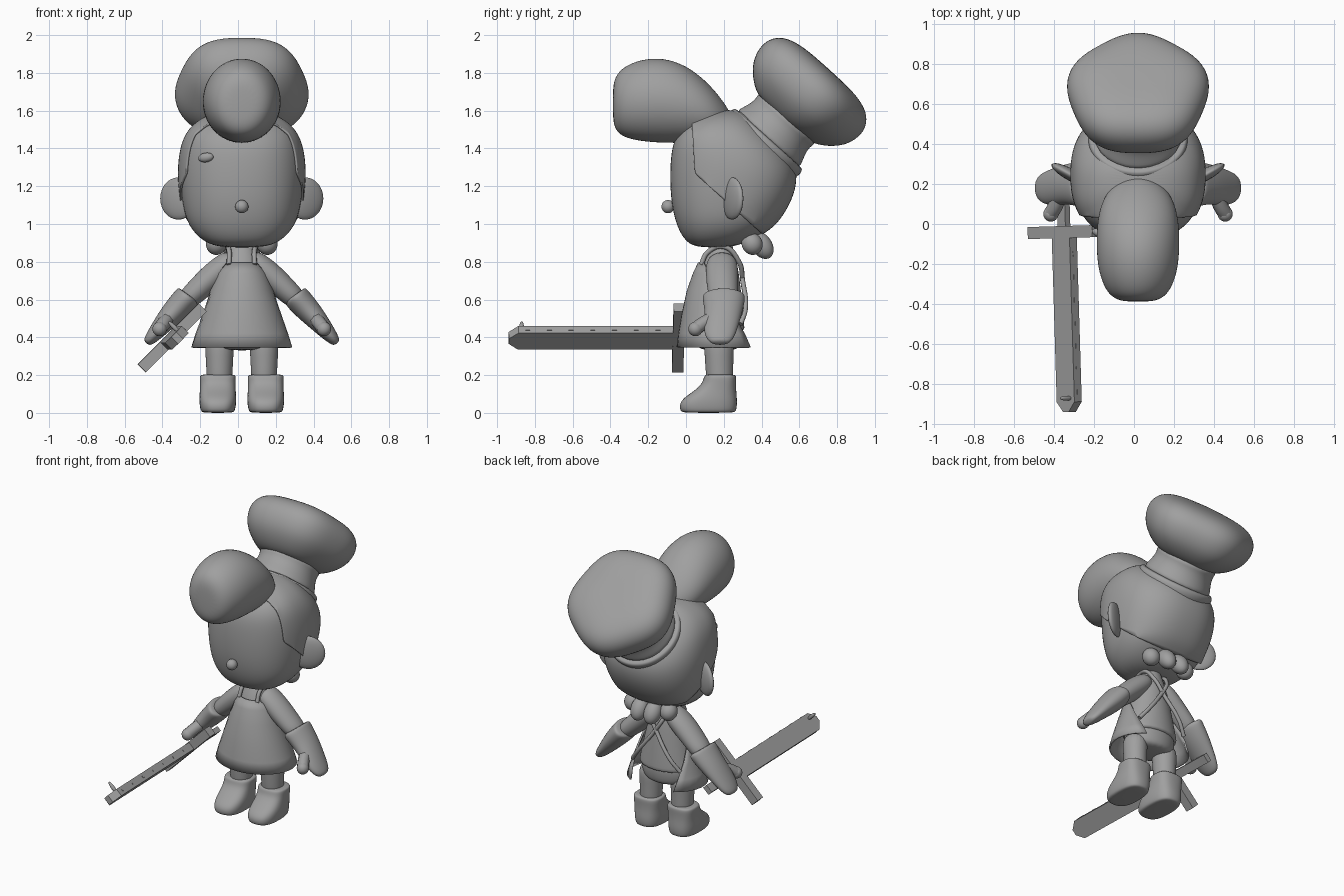
import bpy, bmesh, math
from mathutils import Vector as V, Matrix, Euler

cube = bpy.data.objects.get("Cube")
if cube:
    bpy.data.objects.remove(cube, do_unlink=True)

MID = 0.02  # symmetry plane of the figure
grey = bpy.data.materials.new("plain_grey")
grey.use_nodes = True
grey.diffuse_color = (0.35, 0.35, 0.35, 1)
grey.node_tree.nodes["Principled BSDF"].inputs["Base Color"].default_value = (0.35, 0.35, 0.35, 1)


def finish(name, bm, smooth=True, subdiv=0):
    bmesh.ops.recalc_face_normals(bm, faces=bm.faces)
    mesh = bpy.data.meshes.new(name)
    bm.to_mesh(mesh)
    bm.free()
    ob = bpy.data.objects.new(name, mesh)
    bpy.context.collection.objects.link(ob)
    mesh.materials.append(grey)
    for p in mesh.polygons:
        p.use_smooth = smooth
    if subdiv:
        mod = ob.modifiers.new("round", "SUBSURF")
        mod.levels = mod.render_levels = subdiv
    return ob


def loft(name, rings, power=2.0, n=20, lobes=0.0):
    """Skin closed rings given as (centre, half axis u, half axis v)."""
    bm = bmesh.new()
    rows = []
    for c, u, v in rings:
        row = []
        for i in range(n):
            a = math.tau * i / n
            ca, sa = math.cos(a), math.sin(a)
            x = math.copysign(abs(ca) ** (2 / power), ca)
            y = math.copysign(abs(sa) ** (2 / power), sa)
            k = 1.015 * (1 + lobes * math.cos(5 * (a - math.pi / 2)))
            row.append(bm.verts.new(V(c) + k * (V(u) * x + V(v) * y)))
        rows.append(row)
    for r, s in zip(rows, rows[1:]):
        for i in range(n):
            j = (i + 1) % n
            bm.faces.new((r[i], r[j], s[j], s[i]))
    bm.faces.new(rows[0])
    bm.faces.new(rows[-1])
    return finish(name, bm, subdiv=2)


def stack(name, levels, cx=MID, **kw):
    """Loft upwards through (z, front y, back y, half width)."""
    return loft(name, [((cx, (a + b) / 2, z), (w, 0, 0), (0, (b - a) / 2, 0))
                       for z, a, b, w in levels], **kw)


def limb(name, path, **kw):
    """Loft along (point, half depth in y, half thickness)."""
    rings = []
    for i, (p, d, t) in enumerate(path):
        tan = (V(path[min(i + 1, len(path) - 1)][0]) - V(path[max(i - 1, 0)][0])).normalized()
        side = V((0, 1, 0))
        rings.append((p, side * d, side.cross(tan).normalized() * t))
    return loft(name, rings, **kw)


def ball(name, centre, radii, rot=(0, 0, 0)):
    bm = bmesh.new()
    bmesh.ops.create_uvsphere(bm, u_segments=24, v_segments=14, radius=1)
    m = Matrix.LocRotScale(V(centre), Euler(rot), V(radii))
    bmesh.ops.transform(bm, matrix=m, verts=bm.verts)
    return finish(name, bm)


def tube(name, pts, radius):
    cu = bpy.data.curves.new(name, "CURVE")
    cu.dimensions = "3D"
    cu.bevel_depth, cu.bevel_resolution, cu.use_fill_caps = radius, 2, True
    sp = cu.splines.new("BEZIER")
    sp.bezier_points.add(len(pts) - 1)
    for b, p in zip(sp.bezier_points, pts):
        b.co = p
        b.handle_left_type = b.handle_right_type = "AUTO"
    cu.materials.append(grey)
    ob = bpy.data.objects.new(name, cu)
    bpy.context.collection.objects.link(ob)
    return ob


# head, then a slightly larger hair cap cut from the same form
HEAD = [(.875, .07, .22, .10), (.9, 0, .33, .2), (.99, -.05, .47, .285), (1.1, -.075, .54, .312),
        (1.2, -.083, .575, .325), (1.3, -.083, .575, .328), (1.4, -.075, .52, .315),
        (1.47, -.05, .45, .29), (1.53, .0, .39, .245), (1.58, .1, .32, .165), (1.6, .17, .27, .06)]
stack("head", HEAD, power=2.35)
hair = stack("hair_cap", [(z + .003, a - .007, b + .007, w + .008) for z, a, b, w in HEAD], power=2.35, n=40)
bm = bmesh.new()
bm.from_mesh(hair.data)
for point, normal in (((0, .045, 1.3), (0, 1, .06)), ((0, .2, 1.13), (0, .9, 1))):
    bmesh.ops.bisect_plane(bm, geom=bm.verts[:] + bm.edges[:] + bm.faces[:],
                           plane_co=point, plane_no=normal, clear_inner=True)
bm.to_mesh(hair.data)
bm.free()
shell = hair.modifiers.new("thickness", "SOLIDIFY")
shell.thickness = .01

# big forelock bulging forward
loft("forelock", [((MID, y, z), (w, 0, 0), (0, 0, h)) for y, z, w, h in (
    (-.388, 1.638, .06, .08), (-.375, 1.64, .115, .14), (-.335, 1.645, .16, .185), (-.24, 1.655, .197, .217),
    (-.12, 1.655, .208, .226), (0, 1.635, .205, .205), (.1, 1.598, .185, .165),
    (.17, 1.565, .145, .12), (.22, 1.54, .085, .075), (.24, 1.54, .03, .03))])

# face details, ears and the beaded hair at the nape
ball("nose", (MID, -.095, 1.092), (.035, .035, .035))
ball("brow_mark", (-.17, -.045, 1.352), (.042, .022, .025), (0, -.15, -.3))
for s, side in ((1, "left"), (-1, "right")):
    ball(side + "_ear", (MID + s * .335, .245, 1.135), (.11, .03, .112), (0, 0, s * .5))
    ball(side + "_outer_bead", (MID + s * .135, .35, .895), (.055, .055, .06), (.5, 0, 0))
    ball(side + "_inner_bead", (MID + s * .05, .4, .888), (.055, .055, .08), (.6, 0, 0))

# chef hat: band, neck and five-lobed puff on a tilted axis
tilt = math.radians(42)
axis = V((0, math.sin(tilt), math.cos(tilt)))
down = V((0, math.cos(tilt), -math.sin(tilt)))
base = V((MID, .4, 1.41))


def hat(name, profile, shift=0, **kw):
    return loft(name, [(base + axis * h + down * shift, (r, 0, 0), down * r) for h, r in profile], **kw)


hat("hat_band", [(-.02, .23), (.0, .243), (.03, .248), (.055, .242), (.06, .22)], n=24)
hat("hat_neck", [(.03, .228), (.08, .215), (.13, .195), (.18, .19), (.22, .21)], n=24)
hat("hat_puff", [(.185, .15), (.195, .2), (.235, .265), (.3, .327), (.38, .352), (.45, .345), (.51, .295),
                 (.538, .2), (.543, .08)], shift=-.015, lobes=.035, n=30)

# torso, shorts and neck
stack("shirt", [(.43, .03, .31, .19), (.45, .03, .31, .188), (.56, .035, .3, .165), (.7, .06, .285, .13),
                (.8, .085, .27, .1), (.86, .12, .25, .075), (.93, .15, .24, .05)])
stack("shorts", [(.33, .08, .27, .12), (.36, .05, .29, .17), (.45, .04, .3, .175), (.5, .06, .28, .15)])

# apron: open sheet wrapped round the front
bm = bmesh.new()
rows = []
for z, y, rx, ry, deg in ((.348, .17, .268, .22, 142), (.42, .167, .245, .208, 134), (.52, .163, .21, .187, 119),
                          (.65, .16, .168, .155, 95), (.74, .162, .135, .125, 72), (.795, .165, .112, .102, 46)):
    row = []
    for i in range(25):
        a = math.radians(deg) * (i / 12 - 1)
        row.append(bm.verts.new((MID + rx * math.sin(a), y - ry * math.cos(a), z)))
    rows.append(row)
for r, t in zip(rows, rows[1:]):
    for i in range(24):
        bm.faces.new((r[i], r[i + 1], t[i + 1], t[i]))
apron = finish("apron", bm)
apron.modifiers.new("thickness", "SOLIDIFY").thickness = .012

for s, side in ((1, "left"), (-1, "right")):
    def at(x, y, z):
        return (MID + s * x, y, z)
    # crossed straps running from the bib over the shoulder to the far flap
    tube(side + "_strap", [at(.068, .08, .785), at(.066, .115, .85), at(.075, .2, .88), at(.05, .28, .8),
                           at(-.01, .3, .7), at(-.12, .315, .55), at(-.18, .29, .47)], .013)
    # sleeve, mitten and thumb
    limb(side + "_arm", [(at(.04, .19, .82), .06, .05), (at(.08, .19, .79), .085, .065),
                         (at(.16, .19, .72), .085, .07), (at(.24, .195, .645), .08, .062),
                         (at(.31, .2, .58), .07, .055)])
    limb(side + "_mitten", [(at(.28, .2, .625), .08, .045), (at(.282, .2, .622), .112, .068),
                            (at(.3, .2, .6), .112, .07), (at(.35, .2, .545), .1, .066),
                            (at(.4, .19, .49), .095, .056), (at(.455, .18, .425), .085, .042),
                            (at(.49, .18, .385), .065, .03), (at(.505, .18, .368), .035, .018)])
    tube(side + "_thumb", [at(.39, .14, .5), at(.415, .085, .47), at(.435, .052, .445)], .037)
    ball(side + "_thumb_tip", at(.435, .05, .444), (.038, .038, .038))
    # leg and boot
    stack(side + "_leg", [(.15, .115, .245, .066), (.2, .105, .25, .068), (.3, .1, .25, .073), (.42, .09, .26, .08)],
          cx=MID + s * .118)
    stack(side + "_boot", [(.0, -.01, .25, .075), (.008, -.03, .265, .09), (.05, -.035, .27, .097),
                           (.085, -.005, .268, .097), (.12, .05, .265, .094), (.16, .09, .265, .094),
                           (.195, .095, .267, .096), (.205, .11, .255, .085)], cx=MID + s * .127, power=2.7)

# sword: local x runs along the guard, local y runs from tip to pommel
sword = Matrix.Translation((-.35, 0, .397)) @ Matrix.Rotation(.03, 4, "Z") @ Matrix.Rotation(-math.pi / 4, 4, "Y")


def block(name, centre, size, taper=False):
    bm = bmesh.new()
    bmesh.ops.create_cube(bm, size=1)
    for v in bm.verts:
        v.co = V(centre) + V(size) * v.co
    if taper:  # chamfered point on the far end
        far = [f for f in bm.faces if f.normal.y < -.9]
        r = bmesh.ops.extrude_face_region(bm, geom=far)
        bmesh.ops.delete(bm, geom=far, context="FACES_ONLY")
        for v in [g for g in r["geom"] if isinstance(g, bmesh.types.BMVert)]:
            v.co.y -= .05
            v.co.x *= .3
    bmesh.ops.transform(bm, matrix=sword, verts=bm.verts)
    return finish(name, bm, smooth=False)


block("sword_blade", (0, -.452, 0), (.125, .874, .052), taper=True)
block("sword_guard", (0, -.04, 0), (.455, .06, .06))
block("sword_handle", (0, .13, 0), (.055, .3, .035))
for i in range(7):
    block("blade_rivet", (.063, -.15 - i * .115, 0), (.005, .025, .012))
ball("tip_pin", sword @ V((.03, -.87, .05)), (.012, .012, .042), (0, -math.pi / 4, 0))
